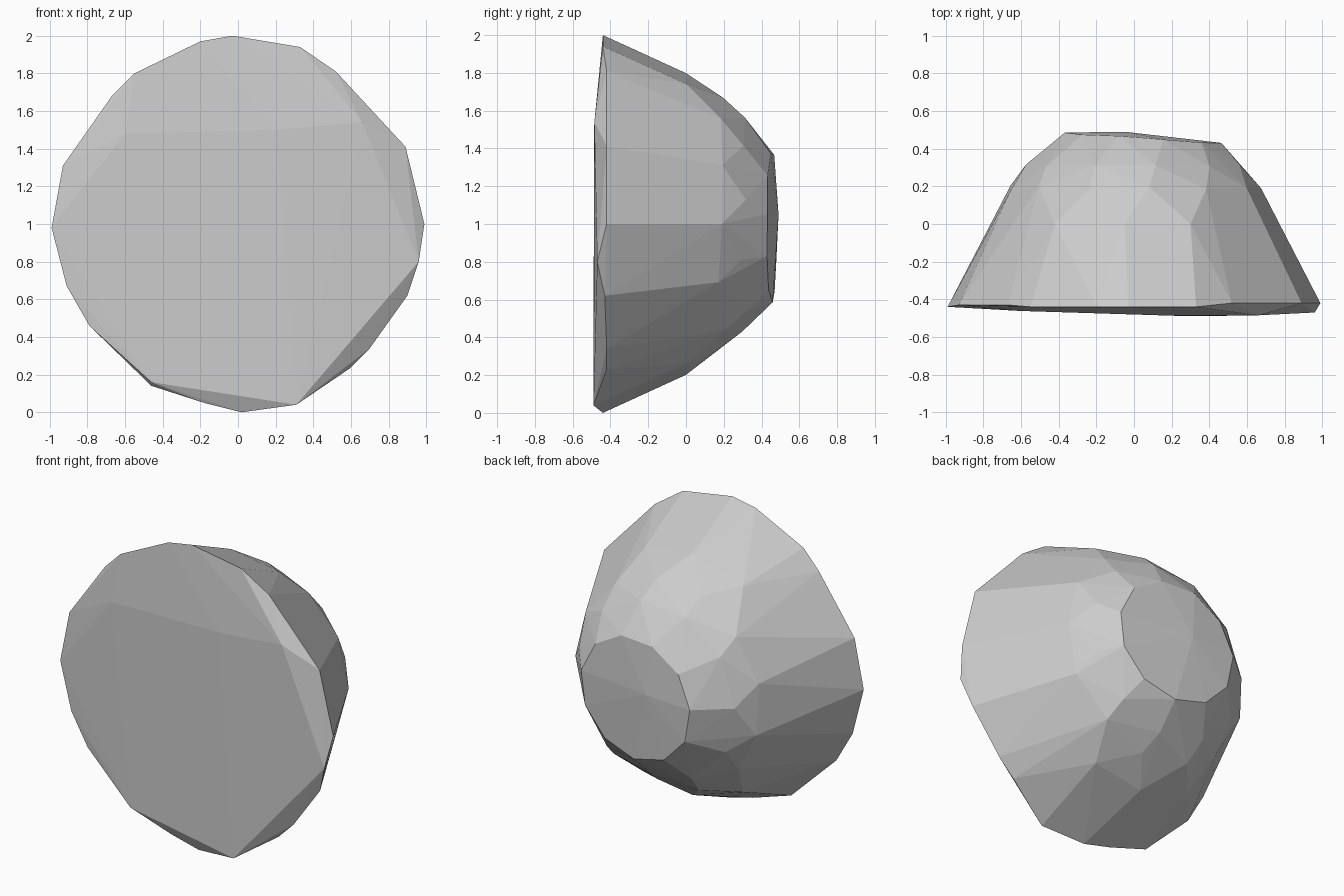
import bpy, bmesh, math

if "Cube" in bpy.data.objects:
    bpy.data.objects.remove(bpy.data.objects["Cube"])

# Front rim: widest outline, as (x, y, z)
rim = [(-.03, -.44, 2), (-.20, -.44, 1.97), (-.55, -.44, 1.80), (-.67, -.43, 1.68),
       (-.93, -.43, 1.31), (-.99, -.44, .98), (-.91, -.44, .67), (-.79, -.44, .46),
       (-.46, -.44, .14), (-.18, -.44, .05), (.02, -.44, 0), (.31, -.49, .04),
       (.59, -.42, .23), (.70, -.42, .34), (.90, -.43, .62), (.96, -.47, .80),
       (.99, -.42, 1.0), (.89, -.42, 1.41), (.52, -.42, 1.81), (.33, -.44, 1.94)]

# Shallow corners of the nearly flat front face
front = [(.66, -.485, 1.54), (-.46, -.465, .16), (-.60, -.462, 1.48), (.2, -.487, 1.5)]


# Staggered rings that round the body off towards the back
def ring(y, r, count, offset):
    pts = []
    for i in range(count):
        a = 2 * math.pi * (i + offset) / count
        dy = .018 * math.sin(3 * i + offset)
        pts.append((r * math.cos(a), y + dy, 1 + r * math.sin(a) - dy * .3))
    return pts


body = ring(.19, .675, 13, 0) + ring(.31, .575, 11, .4)
# Extra fullness above and below
body += [(x, .0, 1 + s * math.sqrt(.80 ** 2 - x * x))
         for s in (1, -1) for x in (-.42, -.05, .30)]

# Small back facet, tilted down towards +x
back = []
for i in range(11):
    a = 2 * math.pi * (i + .3) / 11
    x, z = .05 + .42 * math.cos(a), .985 + .40 * math.sin(a)
    back.append((x, .488 - .115 * max(0, x) - .022 * abs(math.sin(a)), z))
back += [(-.05, .49, 1.05)]

# Faceted stone: hull around all corners
bm = bmesh.new()
for p in rim + front + body + back:
    bm.verts.new(p)
res = bmesh.ops.convex_hull(bm, input=bm.verts)
bmesh.ops.delete(bm, geom=list({v for v in bm.verts if not v.link_faces}), context='VERTS')
bmesh.ops.dissolve_limit(bm, angle_limit=math.radians(1), verts=bm.verts, edges=bm.edges)
bmesh.ops.recalc_face_normals(bm, faces=bm.faces)
mesh = bpy.data.meshes.new("faceted_stone")
bm.to_mesh(mesh)
bm.free()
bpy.context.collection.objects.link(bpy.data.objects.new("faceted_stone", mesh))
